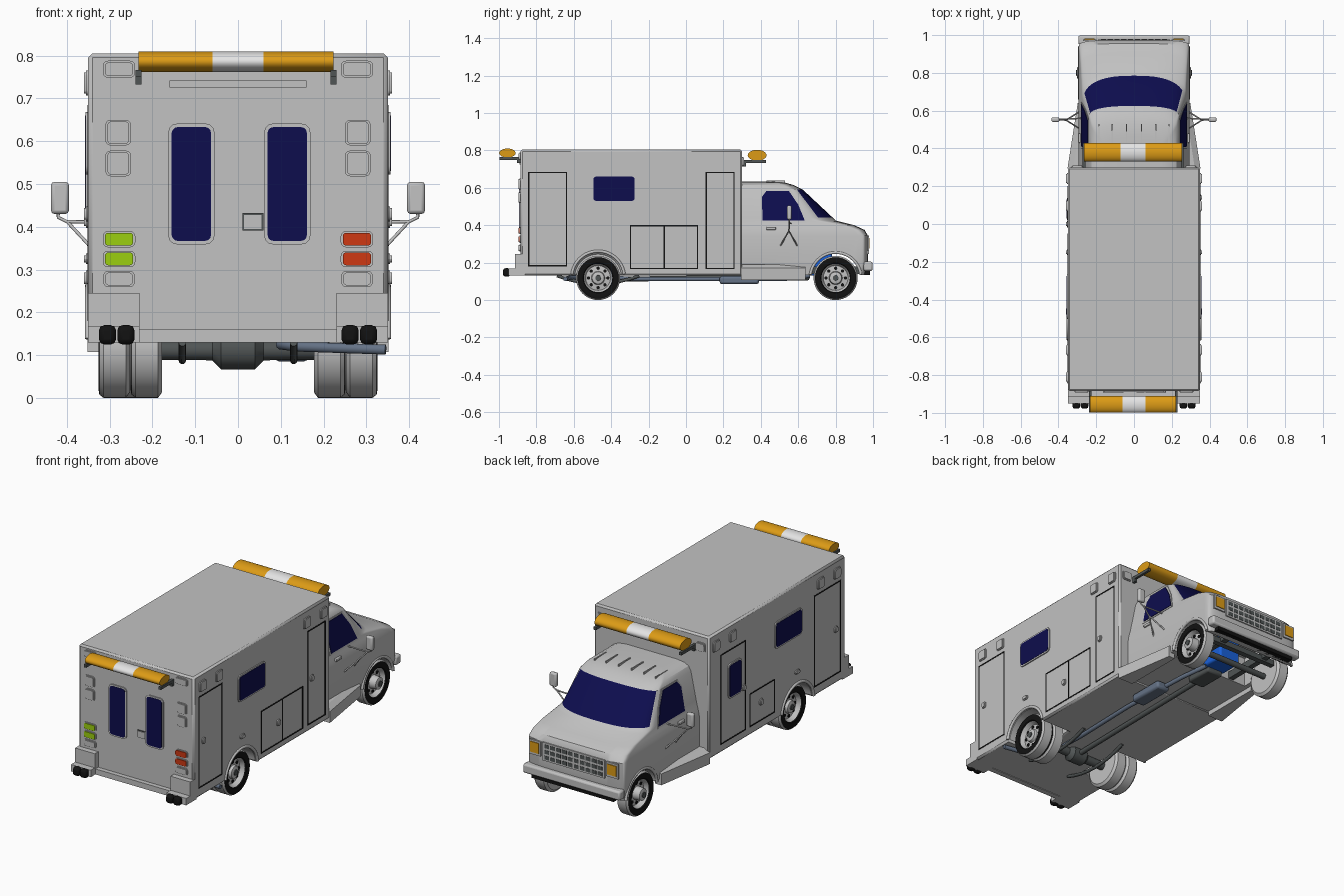
import bpy, bmesh, math
from math import sin, cos, pi

if "Cube" in bpy.data.objects:
    bpy.data.objects.remove(bpy.data.objects["Cube"])

def material(name, r, g, b):
    m = bpy.data.materials.new(name)
    m.diffuse_color = (r, g, b, 1)
    m.use_nodes = True
    m.node_tree.nodes["Principled BSDF"].inputs["Base Color"].default_value = m.diffuse_color
    return m

BODY = material("body_grey", .54, .54, .54)
NAVY = material("window_navy", .004, .004, .075)
AMBER = material("amber", .72, .33, .008)
WHITE = material("lamp_white", .78, .78, .78)
GREEN = material("lamp_green", .33, .62, .005)
RED = material("lamp_red", .62, .04, .006)
BLACK = material("black", .006, .006, .006)
BLUE = material("engine_blue", .01, .12, .7)
SLATE = material("exhaust_slate", .13, .17, .24)
DARK = material("chassis_dark", .08, .09, .09)

# ---------- helpers ----------
def loft(name, rings, mats, pick=None, caps=True):
    """Skin closed rings of equal length; pick(ring, i) gives the material slot."""
    n = len(rings[0])
    verts = [p for r in rings for p in r]
    faces, slots = [], []
    for k in range(len(rings) - 1):
        for i in range(n):
            j = (i + 1) % n
            faces.append((k*n + i, k*n + j, (k+1)*n + j, (k+1)*n + i))
            slots.append(pick(k, i) if pick else 0)
    if caps:
        faces += [tuple(range(n))[::-1], tuple(range((len(rings)-1)*n, len(rings)*n))]
        slots += [0, 0]
    me = bpy.data.meshes.new(name)
    me.from_pydata(verts, [], faces)
    for m in mats:
        me.materials.append(m)
    for p, s in zip(me.polygons, slots):
        p.material_index = s
    bm = bmesh.new()
    bm.from_mesh(me)
    bmesh.ops.recalc_face_normals(bm, faces=bm.faces)
    bm.to_mesh(me)
    bm.free()
    ob = bpy.data.objects.new(name, me)
    bpy.context.collection.objects.link(ob)
    return ob

def box(name, x0, x1, y0, y1, z0, z1, mat, bevel=0):
    ring = lambda z: [(x0, y0, z), (x1, y0, z), (x1, y1, z), (x0, y1, z)]
    ob = loft(name, [ring(z0), ring(z1)], [mat])
    if bevel:
        b = ob.modifiers.new("bevel", 'BEVEL')
        b.width, b.segments = bevel, 2
    return ob

FACES = {'R': lambda u, v, d: (.35 + d, u, v), 'L': lambda u, v, d: (-.35 - d, u, v),
         'B': lambda u, v, d: (u, -.885 - d, v), 'F': lambda u, v, d: (u, .30 + d, v),
         'N': lambda u, v, d: (u, .972 + d, v)}

def plate(name, face, u0, u1, v0, v1, mat, t=.004, r=0.0):
    """Flat rounded plate on a face of the vehicle."""
    if r:
        pts = []
        for a0, cu, cv in ((0, u1-r, v1-r), (90, u0+r, v1-r), (180, u0+r, v0+r), (270, u1-r, v0+r)):
            pts += [(cu + r*cos(math.radians(a0 + a)), cv + r*sin(math.radians(a0 + a))) for a in (0, 30, 60, 90)]
    else:
        pts = [(u0, v0), (u1, v0), (u1, v1), (u0, v1)]
    return loft(name, [[FACES[face](u, v, d) for u, v in pts] for d in (-.002, t)], [mat])

def window(name, face, u0, u1, v0, v1):
    plate(name + "_frame", face, u0-.008, u1+.008, v0-.008, v1+.008, BODY, .006, .02)
    plate(name + "_glass", face, u0, u1, v0, v1, NAVY, .0075, .014)

def lamp(name, face, u, v, w, h, mat=BODY):
    plate(name + "_rim", face, u-w/2, u+w/2, v-h/2, v+h/2, BODY, .005, .012)
    plate(name + "_lens", face, u-w/2+.005, u+w/2-.005, v-h/2+.004, v+h/2-.004, mat, .010, .008)

def seam(name, face, u0, u1, v0, v1, w=.007):
    for a, b, c, d in ((u0, u1, v0, v0+w), (u0, u1, v1-w, v1), (u0, u0+w, v0, v1), (u1-w, u1, v0, v1)):
        plate(name + "_seam", face, a, b, c, d, BLACK, .0015)

def tube(name, pts, r, mat):
    cu = bpy.data.curves.new(name, 'CURVE')
    cu.dimensions, cu.bevel_depth, cu.bevel_resolution, cu.use_fill_caps = '3D', r, 3, True
    s = cu.splines.new('POLY')
    s.points.add(len(pts) - 1)
    for p, q in zip(s.points, pts):
        p.co = (*q, 1)
    cu.materials.append(mat)
    ob = bpy.data.objects.new(name, cu)
    bpy.context.collection.objects.link(ob)

def lathe(name, prof, y, z, mats, pick=None, n=40, ry=1, caps=True):
    """Revolve (x, radius) points about an axis along x."""
    rings = [[(x, y + r*ry*cos(2*pi*i/n), z + r*sin(2*pi*i/n)) for i in range(n)] for x, r in prof]
    return loft(name, rings, mats, pick, caps)

def cut(ob, cutter):
    cutter.hide_render = True
    m = ob.modifiers.new("cut", 'BOOLEAN')
    m.object, m.operation, m.solver = cutter, 'DIFFERENCE', 'EXACT'
    bpy.context.view_layer.objects.active = ob
    bpy.ops.object.modifier_apply(modifier=m.name)
    bpy.data.objects.remove(cutter)

# ---------- rear compartment ----------
comp = box("compartment", -.35, .35, -.885, .30, .13, .805, BODY)
for s in (-1, 1):
    cut(comp, lathe("arch_cutter", [(s*.165, .135), (s*.4, .135)], -.47, .12, [BODY]))
bv = comp.modifiers.new("bevel", 'BEVEL')
bv.width, bv.segments, bv.limit_method = .010, 1, 'ANGLE'
bv.angle_limit = 1.2

# side doors, lockers and windows
for face, doors in (('R', ((-.845, -.635, .18, .685), (.105, .26, .165, .685), (-.30, -.112, .165, .40), (-.119, .065, .165, .40))),
                    ('L', ((-.845, -.61, .18, .685), (-.02, .20, .175, .67), (-.27, -.05, .175, .36)))):
    for d in doors:
        seam("side_door", face, *d)
    window("side_window", face, -.495, -.275, .53, .66)
    for y in (-.81, -.667, .096, .24):
        lamp("side_marker", face, y, .736, .058, .058)
    lamp("wheel_marker", face, -.464, .325, .042, .024)
    for y, z in ((-.80, .43), (.14 if face == 'R' else -.0, .415), (-.15, .28)):
        lamp("latch", face, y, z, .03, .035)
window("side_door_window", 'L', .03, .13, .41, .585)

# back face
window("rear_window_left", 'B', -.155, -.063, .367, .633)
window("rear_window_right", 'B', .069, .161, .367, .633)
plate("rear_handle", 'B', .010, .059, .391, .432, DARK, .004)
plate("rear_handle_pad", 'B', .014, .055, .395, .428, BODY, .007)
plate("rear_sign_strip", 'B', -.16, .16, .725, .742, BODY, .004)
for s in (-1, 1):
    lamp("rear_top_lamp", 'B', s*.278, .768, .075, .040)
    for z in (.62, .548):
        lamp("rear_square_lamp", 'B', s*.28, z, .060, .060)
    for z in (.371, .325):
        lamp("rear_tail_lamp", 'B', s*.278, z, .076, .038, GREEN if s < 0 else RED)
    lamp("rear_low_lamp", 'B', s*.278, .278, .074, .038)
    lamp("front_top_lamp", 'F', s*.30, .74, .06, .05)
    # corner bumpers with rubber buffers
    a, b = sorted((s*.23, s*.35))
    box("bumper_post", a, b, -.915, -.86, .13, .245, BODY)
    box("bumper_step", a, b, -.95, -.88, .13, .168, BODY)
    for x in (s*.262, s*.305):
        box("bumper_buffer", x-.02, x+.02, -.978, -.94, .125, .17, BLACK, .012)
box("rear_sill", -.235, .235, -.91, -.88, .13, .16, BODY)

# ---------- light bars ----------
def light_bar(name, xs, y, z, ry, rz, wall):
    for k, m in enumerate((AMBER, WHITE, AMBER)):
        lathe(name, [(xs[k], rz), (xs[k+1], rz)], y, z, [m], ry=ry/rz, n=32)
    for x in (xs[0], xs[3]):
        y0, y1 = sorted((wall, y + (y - wall)*.6))
        box(name + "_bracket", x-.007, x+.007, y0, y1, z-rz-.012, z-rz+.004, DARK)
        w0, w1 = sorted((wall, wall + (y-wall)*.25))
        box(name + "_foot", x-.007, x+.007, w0, w1, z-rz-.03, z-rz-.01, DARK)

light_bar("rear_light_bar", (-.232, -.06, .06, .223), -.955, .786, .044, .024, -.885)
light_bar("front_light_bar", (-.265, -.072, .062, .255), .38, .774, .05, .029, .30)

# ---------- cab ----------
# levels: height, half width, front y, corner depth, roundness
LEVELS = [(.135, .285, .96, .05, 5), (.20, .293, .972, .05, 5), (.345, .293, .972, .05, 5), (.375, .288, .955, .06, 4),
          (.40, .282, .90, .08, 4), (.425, .275, .80, .13, 3), (.44, .272, .785, .15, 2.6), (.59, .240, .625, .06, 2.6),
          (.615, .226, .575, .06, 2.6), (.628, .20, .53, .06, 2.6), (.634, .15, .47, .06, 2.6)]
N = 16
def cab_ring(z, w, yf, c, n):
    half = [(w, .295)]
    for i in range(N + 1):
        t = i/N*pi/2
        half.append((w*max(cos(t), 0)**(2/n) if i < N else 0, yf - c + c*sin(t)**(2/n)))
    return [(x, y, z) for x, y in half] + [(-x, y, z) for x, y in half[-2::-1]]

cab = loft("cab", [cab_ring(*l) for l in LEVELS], [BODY, NAVY],
           lambda k, i: 1 if k == 6 and 5 <= i <= 2*N - 3 else 0)
for s in (-1, 1):
    cut(cab, lathe("arch_cutter", [(s*.17, .133), (s*.4, .133)], .80, .118, [BODY]))
cut(cab, box("bay_cutter", -.235, .235, .62, .93, .05, .30, BODY))

for s in (-1, 1):
    # side glass follows the leaning cab wall
    wall = lambda z: .272 - (z - .44)*.2133
    for nm, mat, off, g in (("cab_window_frame", BODY, .003, .010), ("cab_window", NAVY, .006, 0)):
        pts = [(.41-g, .425-g), (.405-g, .55), (.43-g, .583+g*.7), (.55+g, .583+g*.7), (.60+g, .51), (.635+g, .425-g)]
        loft(nm, [[(s*(wall(z) + d), y, z) for y, z in pts] for d in (-.004, off)], [mat])
    # door handle, side moulding, step fairing
    a, b = sorted((s*.28, s*.296))
    box("cab_door_handle", a, b, .43, .48, .375, .39, BODY, .003)
    fair = [(.26, .295), (.352, .295), (.298, .64), (.26, .64)]
    loft("step_fairing", [[(s*x, y, z) for x, y in fair] for z in (.108, .17)] +
         [[(s*(x - .03*(x > .27)), y, .19) for x, y in fair]], [BODY])
    # mirror with tripod arms
    a, b = sorted((s*.395, s*.437))
    box("mirror_head", a, b, .54, .565, .43, .505, BODY, .008)
    tube("mirror_arm", [(s*.42, .553, .44), (s*.42, .553, .422), (s*.40, .553, .412), (s*.275, .56, .41)], .004, BODY)
    for y in (.505, .595):
        tube("mirror_brace", [(s*.40, .553, .413), (s*.36, .55, .37), (s*.288, y, .29)], .004, BODY)
    # wheel arch lips
    for y, x, r, zc in ((-.47, .350, .141, .12), (.80, .289, .136, .118)):
        tube("arch_lip", [(s*x, y + r*cos(a*pi/24), zc + r*sin(a*pi/24)) for a in range(1, 24)], .008, BODY)
    # headlights
    plate("headlight_rim", 'N', s*.235-.036, s*.235+.036, .262, .342, BODY, .006)
    plate("headlight", 'N', s*.235-.027, s*.235+.027, .275, .332, AMBER, .010)
    # roof ribs
    for x in (.04, .115, .185):
        box("roof_rib", s*x-.003, s*x+.003, .43, .53, .615, .640 - max(0, x-.1)*.09, BODY)

# grille and front bumper
plate("grille_panel", 'N', -.19, .19, .245, .345, BODY, .006)
for r in range(3):
    for c in range(10):
        x, z = -.162 + c*.036, .264 + r*.031
        plate("grille_slot", 'N', x-.014, x+.014, z-.010, z+.010, DARK, .0075)
box("front_bumper", -.295, .295, .95, .998, .155, .205, BODY, .01)
box("bumper_valance", -.25, .25, .93, .985, .135, .157, BLACK)

# ---------- wheels ----------
PROFILE = [(-.037, .055), (-.037, .104), (-.027, .118), (.025, .118), (.035, .110), (.037, .098), (.034, .080),
           (.028, .076), (.004, .066), (.008, .036), (.022, .032), (.026, .02)]
def wheel(name, s, x, y, hub=0):
    prof = [(s*(x + a + (hub if k > 9 else 0)), r) for k, (a, r) in enumerate(PROFILE)]
    lathe(name, prof, y, .118, [BODY, BLACK], lambda k, i: 1 if 4 <= k <= 6 else 0)
    for k in range(8):
        t = k*pi/4
        lathe("rim_hole", [(s*(x - .005), .009), (s*(x + .0095), .009)], y + .052*cos(t), .118 + .052*sin(t), [BLACK], n=10)
    lathe("hub_cap", [(s*x, .018), (s*(x + .030 + hub), .015)], y, .118, [DARK], n=16)

for s in (-1, 1):
    wheel("rear_outer_wheel", s, .289, -.47)
    wheel("rear_inner_wheel", s, .214, -.47)
    wheel("front_wheel", s, .252, .80, .025)

# ---------- underside ----------
lathe("rear_axle", [(-.25, .022), (-.06, .024), (-.04, .045), (.04, .045), (.06, .024), (.25, .022)], -.47, .112, [DARK], n=12)
lathe("front_axle", [(-.24, .016), (.24, .016)], .80, .105, [DARK], n=12)
tube("drive_shaft", [(0, -.47, .11), (0, .62, .125)], .014, DARK)
box("engine", -.065, .065, .64, .78, .13, .27, BLUE, .01)
box("gearbox", -.05, .05, .50, .66, .105, .17, DARK, .01)
box("front_crossmember", -.21, .21, .86, .89, .13, .16, DARK)
for s in (-1, 1):
    box("front_rail", s*.14-.015, s*.14+.015, .60, .95, .14, .18, DARK)
    tube("leaf_spring", [(s*.13, -.47 + k*.055, .088 + .0026*k*k) for k in range(-4, 5)], .009, DARK)
tube("exhaust_pipe", [(.06, .66, .13), (.10, .52, .112), (.12, .1, .112), (.11, -.3, .112), (.10, -.42, .125),
                      (.10, -.56, .125), (.14, -.62, .12), (.345, -.645, .113)], .012, SLATE)
box("muffler", .085, .165, .18, .39, .085, .128, SLATE, .012)

# smooth round parts, keep edges crisp
bpy.ops.object.select_all(action='DESELECT')
for o in bpy.context.scene.objects:
    if o.type == 'MESH':
        o.select_set(True)
        bpy.context.view_layer.objects.active = o
bpy.ops.object.shade_smooth_by_angle(angle=math.radians(32))
